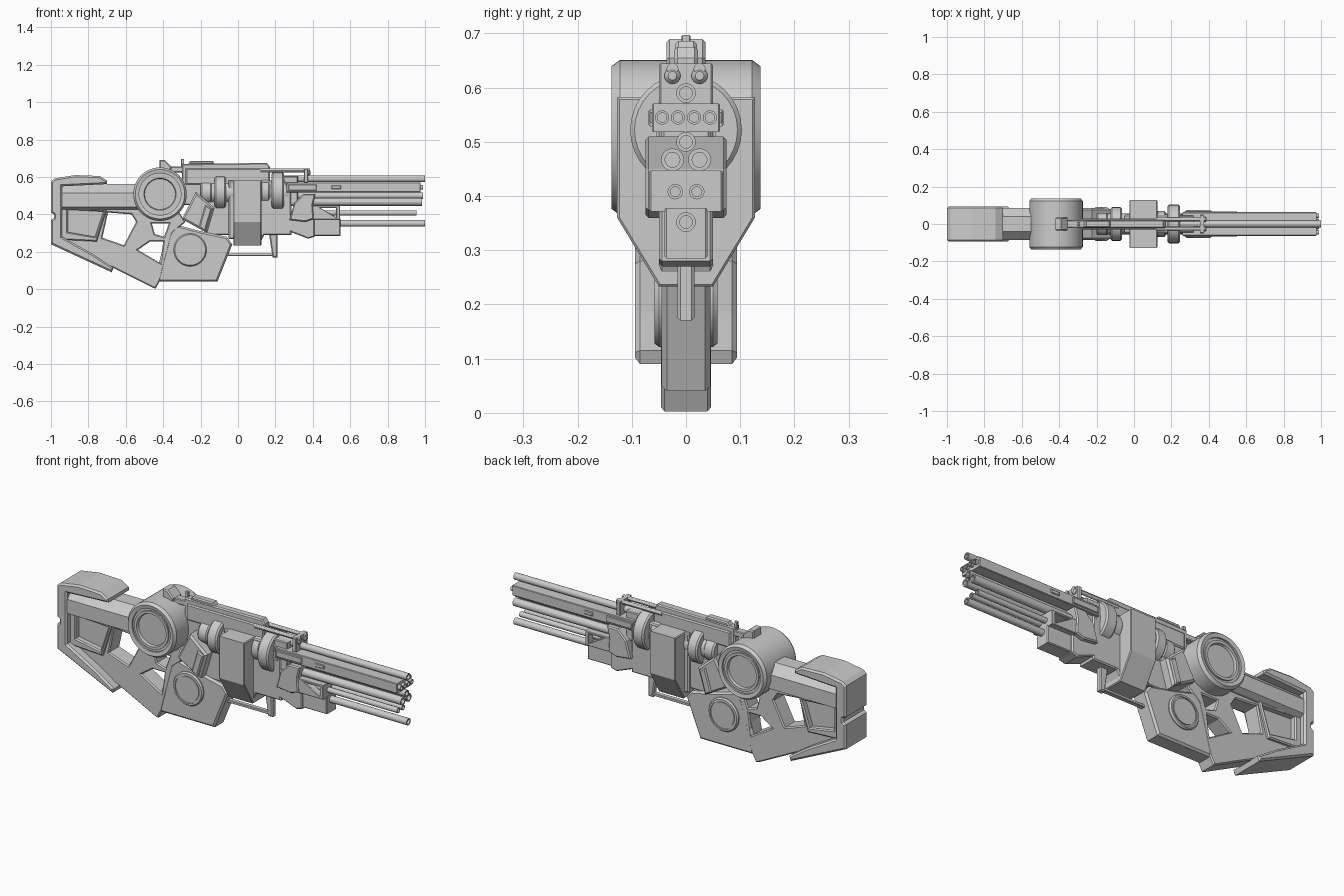
import bpy, bmesh, math
from mathutils import Matrix


def plate(name, outlines, half, axis='y', at=0, bevel=0.006):
    """Filled outline (later loops are holes), thick along axis, bevelled."""
    cu = bpy.data.curves.new(name, 'CURVE')
    cu.dimensions, cu.fill_mode = '2D', 'BOTH'
    cu.extrude, cu.bevel_depth, cu.offset = half - bevel, bevel, -bevel
    cu.bevel_resolution = 0
    for pts in outlines:
        s = cu.splines.new('POLY')
        s.points.add(len(pts) - 1)
        for p, (a, b) in zip(s.points, pts):
            p.co = (a, b, 0, 1)
        s.use_cyclic_u, s.use_smooth = True, False
    ob = bpy.data.objects.new(name, cu)
    bpy.context.collection.objects.link(ob)
    if axis == 'y':
        m = Matrix(((1, 0, 0, 0), (0, 0, -1, at), (0, 1, 0, 0), (0, 0, 0, 1)))
    else:
        m = Matrix(((0, 0, 1, at), (1, 0, 0, 0), (0, 1, 0, 0), (0, 0, 0, 1)))
    ob.matrix_world = m
    bpy.ops.object.select_all(action='DESELECT')
    ob.select_set(True)
    bpy.context.view_layer.objects.active = ob
    bpy.ops.object.convert(target='MESH')
    return bpy.context.object


def box(name, x0, x1, half, z0, z1, bevel=0.004, y=0):
    return plate(name, [[(x0, z0), (x1, z0), (x1, z1), (x0, z1)]], half, at=y, bevel=bevel)


def lathe(name, prof, axis, centre, n=32):
    """Revolve (radius, position) points around the x or y axis."""
    bm = bmesh.new()
    rings = []
    for r, t in prof:
        ring = []
        for i in range(n):
            c, s = r * math.cos(2 * math.pi * i / n), r * math.sin(2 * math.pi * i / n)
            ring.append(bm.verts.new((t, c, s) if axis == 'x' else (c, t, s)))
        rings.append(ring)
    for a, b in zip(rings, rings[1:]):
        for i in range(n):
            j = (i + 1) % n
            bm.faces.new((a[i], a[j], b[j], b[i]))
    bmesh.ops.remove_doubles(bm, verts=bm.verts, dist=1e-5)
    bmesh.ops.recalc_face_normals(bm, faces=bm.faces)
    me = bpy.data.meshes.new(name)
    bm.to_mesh(me)
    bm.free()
    ob = bpy.data.objects.new(name, me)
    ob.location = centre
    bpy.context.collection.objects.link(ob)
    bpy.ops.object.select_all(action='DESELECT')
    ob.select_set(True)
    bpy.context.view_layer.objects.active = ob
    bpy.ops.object.shade_smooth_by_angle(angle=math.radians(30))
    return ob


def tube(name, x0, x1, y, z, r):
    return lathe(name, [(0, x0), (r, x0), (r, x1), (r * .65, x1), (r * .65, x1 - .04), (0, x1 - .04)],
                 'x', (0, y, z), 20)


def collar(name, x0, x1, z, r, c=0.008):
    return lathe(name, [(0, x0), (r - c, x0), (r, x0 + c), (r, x1 - c), (r - c, x1), (0, x1)], 'x', (0, 0, z))


# Stock: wide butt pad, chamfered top beam, open lower frame
plate('butt_pad', [[(-1, .41), (-1, .575), (-.98, .592), (-.87, .61), (-.74, .605), (-.70, .58), (-.70, .562),
                    (-.94, .55), (-.94, .28), (-.77, .185), (-.665, .115), (-.675, .09), (-1, .24),
                    (-1, .37), (-.985, .38), (-.985, .40)]], .094, bevel=.009)
plate('stock_beam', [[(-.086, .44), (-.06, .425), (.06, .425), (.086, .44), (.086, .515), (.04, .562),
                      (-.04, .562), (-.086, .515)]], .22, 'x', -.735)
plate('stock_frame', [
    [(-.96, .47), (-.50, .45), (-.32, .42), (-.28, .36), (-.35, .30), (-.415, .05), (-.44, .003), (-.46, .01),
     (-.67, .115), (-.96, .25)],
    [(-.91, .425), (-.72, .415), (-.765, .28), (-.91, .305)],
    [(-.695, .41), (-.57, .40), (-.545, .36), (-.61, .235), (-.725, .275)],
    [(-.46, .35), (-.37, .35), (-.395, .28), (-.445, .295)],
    [(-.535, .21), (-.47, .255), (-.40, .255), (-.415, .14)]], .046)
plate('stock_panel', [[(-.93, .44), (-.71, .43), (-.75, .27), (-.93, .29)]], .03)
plate('stock_surround', [[(-.95, .47), (-.69, .46), (-.755, .255), (-.95, .265)],
                         [(-.91, .425), (-.72, .415), (-.765, .28), (-.91, .305)]], .062)

# Large drum joining stock and receiver
half = [(0, .118), (.082, .118), (.086, .131), (.10, .131), (.10, .124), (.112, .124), (.112, .133), (.132, .137),
        (.143, .122)]
lathe('drum', half + [(r, -t) for r, t in reversed(half)], 'y', (-.417, 0, .508), 48)
plate('neck', [[(-.30, .375), (-.165, .30), (-.125, .435), (-.225, .52)]], .085, bevel=.01)
plate('neck_clamp', [[(-.21, .33), (-.175, .31), (-.14, .43), (-.175, .45)]], .092)

# Lower housing with round side covers
plate('lower_housing', [[(-.425, .04), (-.11, .04), (-.03, .24), (-.06, .28), (-.20, .31), (-.33, .345),
                         (-.39, .27), (-.43, .11)]], .045, bevel=.01)
cover = [(0, .058), (.066, .058), (.066, .053), (.073, .053), (.073, .058), (.082, .058), (.088, .05)]
lathe('round_cover', cover + [(r, -t) for r, t in reversed(cover)], 'y', (-.256, 0, .21), 40)

# Receiver: thin top spine, core cylinder, body and central block
plate('top_spine', [[(-.30, .45), (.17, .45), (.17, .655), (.155, .675), (-.30, .67)]], .022)
plate('spine_sides', [[(-.28, .56), (.17, .56), (.17, .635), (.14, .645), (-.28, .645)]], .03)
lathe('core', [(0, -.20), (.045, -.20), (.055, -.18), (.055, .27), (0, .27)], 'x', (0, 0, .517))
plate('body', [[(-.05, .27), (.12, .25), (.14, .29), (.285, .29), (.285, .52), (.25, .58), (-.05, .58)]], .05)
box('rear_web', -.18, -.03, .035, .29, .47)
plate('central_block', [[(-.127, .36), (-.05, .233), (.05, .233), (.127, .36), (.127, .582), (-.127, .582)]],
      .075, 'x', .05, .004)
collar('rear_collar', -.125, -.065, .518, .09)
collar('front_collar', .18, .245, .522, .103)
collar('rear_core_ring', -.20, -.14, .517, .06)
collar('front_core_ring', .12, .17, .522, .07)

# Sights and top rods
plate('rear_sight', [[(-.42, .63), (-.36, .63), (-.355, .655), (-.39, .69), (-.42, .69)]], .036)
box('sight_post', -.305, -.288, .008, .62, .697, .002)
box('sight_base', -.38, -.28, .02, .625, .655)
plate('top_rail', [[(-.27, .665), (-.12, .665), (-.135, .686), (-.255, .686)]], .02)
for y in (-.025, .025):
    lathe('top_rod', [(0, .12), (.011, .12), (.011, .385), (0, .385)], 'x', (0, y, .635), 12)
    lathe('rod_cap', [(0, .37), (.015, .37), (.015, .38), (.008, .388), (0, .388)], 'x', (0, y, .622), 16)
box('rod_bracket', .352, .375, .05, .57, .645)

# Foregrip guard under the body
box('guard_bar', -.06, .20, .012, .178, .192, .002)
plate('guard_post', [[(.185, .17), (.212, .17), (.212, .30), (.165, .30)]], .016)

# Forend housings
plate('forend_wedge', [[(.275, .37), (.30, .46), (.35, .51), (.415, .51), (.40, .45), (.405, .375), (.36, .36)]], .075)
plate('forend_truss', [[(.38, .372), (.545, .372), (.545, .447), (.38, .447)],
                       [(.44, .435), (.525, .435), (.525, .385)]], .068, bevel=.003)
plate('forend_keel', [[(.27, .31), (.375, .27), (.41, .28), (.41, .39), (.27, .40)]], .05)
box('forend_lower', .37, .548, .04, .285, .378)

# Barrel cluster
box('barrel_shroud', .26, .975, .063, .518, .571, .003)
box('shroud_band', .27, .42, .069, .528, .56, .003)
for x in (.34, .50):
    box('shroud_clip', x, x + .05, .068, .535, .555, .003)
box('barrel_mount', .24, .32, .045, .45, .605)
tube('top_barrel', .24, 1, 0, .59, .018)
tube('middle_barrel', .28, .99, 0, .50, .018)
tube('bottom_barrel', .38, 1, 0, .352, .018)
for s in (-1, 1):
    tube('lower_barrel', .28, .985, s * .025, .467, .021)
    tube('slim_barrel', .38, .955, s * .02, .408, .014)
    for y in (.015, .044):
        tube('shroud_barrel', .90, .99, s * y, .545, .013)
